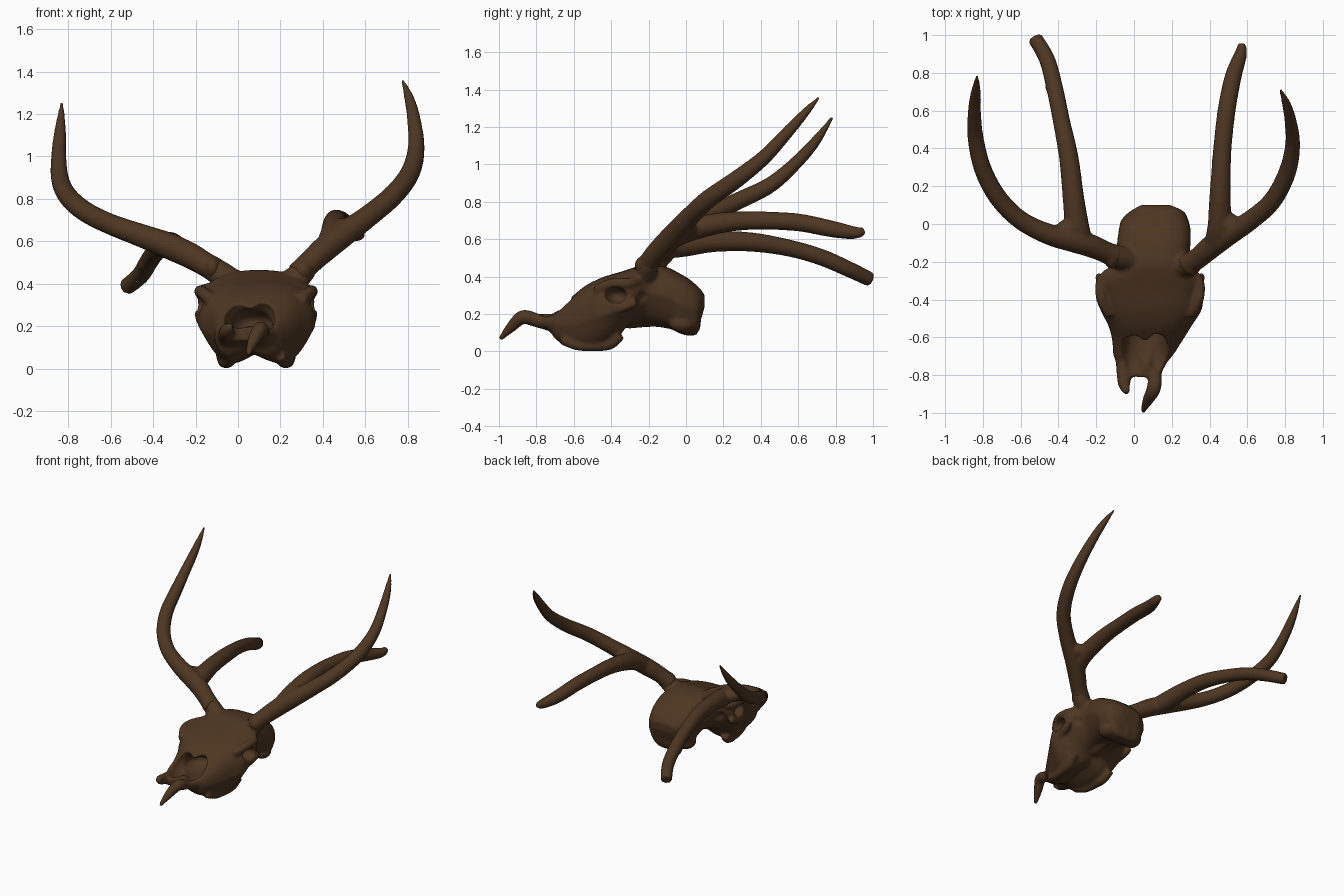
import bpy, bmesh, math
from mathutils import Vector

bone = bpy.data.materials.new("dark brown bone")
bone.diffuse_color = (0.076, 0.037, 0.016, 1)


def spline(rows, steps=5):
    """Catmull-Rom resampling of rows of numbers."""
    out = []
    for i in range(len(rows) - 1):
        a, b, c, d = (rows[max(0, min(len(rows) - 1, i + k))] for k in (-1, 0, 1, 2))
        for s in range(steps):
            t = s / steps
            out.append([0.5 * (2 * q + (r - p) * t + (2 * p - 5 * q + 4 * r - w) * t * t
                               + (3 * q - p - 3 * r + w) * t ** 3)
                        for p, q, r, w in zip(a, b, c, d)])
    return out + [list(rows[-1])]


def skin(bm, rings):
    """Closed surface through a row of rings."""
    vs = [[bm.verts.new(p) for p in ring] for ring in rings]
    faces = [bm.faces.new(vs[0][::-1]), bm.faces.new(vs[-1])]
    n = len(vs[0])
    for a, b in zip(vs, vs[1:]):
        for i in range(n):
            faces.append(bm.faces.new((a[i], a[(i + 1) % n], b[(i + 1) % n], b[i])))
    bmesh.ops.recalc_face_normals(bm, faces=faces)


def tube(bm, rows, n=14):
    """Round tube along (x, y, z, radius) rows."""
    pts = spline(rows)
    rings, side = [], None
    for i, p in enumerate(pts):
        c = Vector(p[:3])
        d = (Vector(pts[min(i + 1, len(pts) - 1)][:3]) - Vector(pts[max(i - 1, 0)][:3])).normalized()
        side = d.orthogonal() if side is None else side - d * side.dot(d)
        side.normalize()
        up = d.cross(side)
        r = max(p[3], 0.006)
        rings.append([c + r * (side * math.cos(2 * math.pi * k / n) + up * math.sin(2 * math.pi * k / n))
                      for k in range(n)])
    skin(bm, rings)


def ball(bm, loc, size):
    """Ellipsoid."""
    vs = bmesh.ops.create_uvsphere(bm, u_segments=24, v_segments=14, radius=1)["verts"]
    for v in vs:
        v.co = Vector([v.co[i] * size[i] + loc[i] for i in range(3)])


def add(name, bm, voxel=None):
    me = bpy.data.meshes.new(name)
    bm.to_mesh(me)
    bm.free()
    me.materials.append(bone)
    ob = bpy.data.objects.new(name, me)
    bpy.context.collection.objects.link(ob)
    if voxel:
        remesh(ob, voxel)
    return ob


def remesh(ob, voxel):
    m = ob.modifiers.new("blend", "REMESH")
    m.mode, m.voxel_size, m.use_smooth_shade = "VOXEL", voxel, True


def relax(ob, n):
    m = ob.modifiers.new("relax", "SMOOTH")
    m.factor, m.iterations = 0.5, n


# Skull body: y, centre x, half width, bottom z, top z, width of underside, palate arch
sections = [
    (0.10, .115, .08, .24, .30, .9, 0),
    (0.08, .12, .12, .17, .33, .85, 0),
    (0.06, .12, .15, .095, .35, .75, 0),
    (0.02, .11, .178, .085, .385, .7, 0),
    (-0.03, .11, .19, .095, .415, .7, 0),
    (-0.10, .105, .195, .13, .45, .65, 0),
    (-0.20, .10, .195, .15, .465, .6, 0),
    (-0.26, .09, .25, .145, .455, .5, .01),
    (-0.32, .085, .28, .11, .435, .5, .03),
    (-0.37, .085, .28, .03, .42, .54, .06),
    (-0.45, .09, .27, -.015, .395, .6, .09),
    (-0.54, .085, .22, -.018, .35, .72, .09),
    (-0.62, .07, .185, .0, .285, .78, .07),
    (-0.69, .05, .16, .035, .235, .78, .05),
    (-0.735, .04, .135, .105, .205, .85, .01),
    (-0.81, .025, .11, .13, .195, .9, 0),
]
power = lambda v, e: math.copysign(abs(v) ** e, v)
rings = []
for y, cx, hw, zb, zt, under, arch in spline(sections, 4):
    ring = []
    for k in range(40):
        a = 2 * math.pi * k / 40
        e = .68 if math.sin(a) > 0 else .55
        u, w = power(math.cos(a), e), power(math.sin(a), e)
        width = hw * (1 if w > 0 else 1 + (under - 1) * -w)
        lift = max(arch, 0) * (1 - abs(u)) if w < 0 else 0
        ring.append((cx + u * width, y, (zb + zt) / 2 + w * (zt - zb) / 2 + lift))
    rings.append(ring)
bm = bmesh.new()
skin(bm, rings)

# Snout prongs, long on the right and short on the left
tube(bm, [(.10, -.70, .15, .05), (.11, -.79, .165, .038), (.105, -.87, .185, .038), (.075, -.93, .135, .03), (.045, -.995, .065, .012)])
tube(bm, [(-.05, -.70, .15, .05), (-.055, -.79, .165, .038), (-.05, -.85, .18, .034), (-.035, -.895, .20, .018)])
# Pedicles that carry the antlers
tube(bm, [(.0, -.20, .38, .07), (-.08, -.175, .445, .062), (-.14, -.15, .48, .055)])
tube(bm, [(.21, -.22, .37, .07), (.28, -.215, .43, .062), (.33, -.19, .48, .052)])
for s in (-1, 1):
    X = lambda d: .085 + s * d
    # Brow rim, and lower rim ending in a broken spur
    tube(bm, [(X(.18), -.24, .385, .03), (X(.255), -.30, .365, .03), (X(.255), -.40, .36, .03), (X(.21), -.48, .325, .03)])
    tube(bm, [(X(.20), -.47, .22, .03), (X(.25), -.38, .225, .028), (X(.262), -.31, .245, .026), (X(.275), -.265, .265, .018)])
    # Tooth row and ear bulge
    tube(bm, [(X(.165), -.35, .09, .03), (X(.15), -.41, .042, .034), (X(.14), -.50, .032, .031),
              (X(.13), -.58, .034, .029), (X(.11), -.66, .065, .03)])
    ball(bm, (.11 + s * .11, -.02, .15), (.055, .07, .05))
# Occipital knob and ridge under the braincase
ball(bm, (.115, .035, .15), (.06, .045, .06))
tube(bm, [(.11, .02, .145, .05), (.10, -.15, .18, .05), (.09, -.32, .17, .05)])
skull = add("skull", bm, .009)

# Hollows: eye sockets, temples and the nose opening split by a ridge
bm = bmesh.new()
for s in (-1, 1):
    ball(bm, (.085 + s * .285, -.375, .30), (.10, .062, .045))
    ball(bm, (.10 + s * .235, -.22, .27), (.055, .045, .06))
ball(bm, (.0, -.70, .25), (.07, .135, .085))
ball(bm, (.12, -.68, .25), (.06, .135, .085))
ball(bm, (.065, -.60, .22), (.10, .14, .06))
ball(bm, (.01, -.88, .16), (.036, .075, .15))
hollows = add("skull_hollows_cutter", bm, .01)
hollows.hide_render = True
hollows.hide_viewport = True
cut = skull.modifiers.new("hollows", "BOOLEAN")
cut.operation, cut.object, cut.solver = "DIFFERENCE", hollows, "EXACT"
remesh(skull, .009)
relax(skull, 3)

# Left antler: outer beam, rear beam, fork web, burr
bm = bmesh.new()
tube(bm, [(-.10, -.17, .46, .06), (-.16, -.145, .495, .058), (-.23, -.115, .535, .062), (-.33, -.085, .58, .063),
          (-.45, -.055, .625, .056), (-.60, .02, .68, .05), (-.72, .14, .74, .049), (-.80, .29, .81, .047),
          (-.838, .45, .89, .043), (-.845, .58, 1.0, .036), (-.838, .69, 1.12, .028), (-.83, .785, 1.255, .008)])
tube(bm, [(-.27, -.11, .55, .055), (-.302, 0, .57, .063), (-.322, .15, .588, .057), (-.345, .35, .585, .052),
          (-.385, .55, .553, .046), (-.42, .72, .505, .045), (-.46, .87, .44, .043), (-.525, .985, .385, .04)])
ball(bm, (-.35, -.035, .59), (.07, .06, .05))
ball(bm, (-.12, -.17, .475), (.04, .068, .055))
ball(bm, (-.45, .73, .49), (.02, .035, .03))
relax(add("left_antler", bm, .009), 5)

# Right antler: outer beam, rear beam, fork web, burr
bm = bmesh.new()
tube(bm, [(.28, -.215, .44, .06), (.34, -.18, .50, .057), (.41, -.12, .565, .062), (.50, -.055, .635, .06),
          (.61, .015, .715, .053), (.73, .12, .815, .05), (.81, .27, .92, .047), (.84, .42, 1.04, .04),
          (.828, .55, 1.18, .032), (.805, .64, 1.28, .023), (.775, .712, 1.36, .007)])
tube(bm, [(.42, -.12, .575, .055), (.45, -.02, .635, .062), (.455, .12, .675, .058), (.46, .25, .695, .053),
          (.468, .4, .70, .049), (.49, .6, .69, .048), (.525, .78, .655, .045), (.565, .90, .635, .034), (.57, .955, .645, .02)])
ball(bm, (.50, -.0, .66), (.065, .06, .05))
ball(bm, (.305, -.215, .46), (.05, .06, .055))
relax(add("right_antler", bm, .009), 5)
